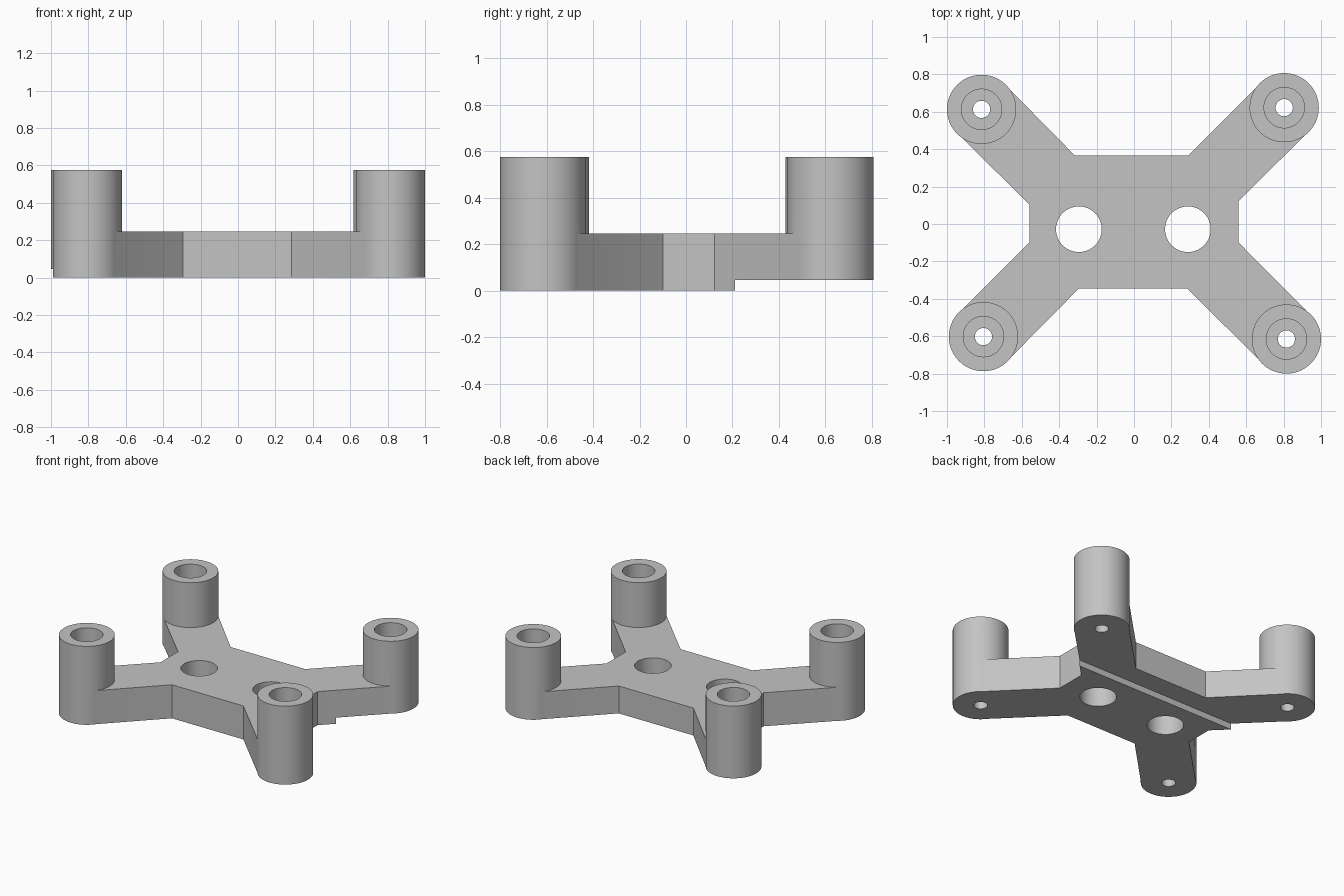
import bpy
import bmesh
import math
from mathutils import Matrix, Vector

if "Cube" in bpy.data.objects:
    bpy.data.objects.remove(bpy.data.objects["Cube"], do_unlink=True)

PLATE_TOP, POST_TOP, STEP = 0.246, 0.575, 0.045
POST_R, BORE_R, SCREW_R, HOLE_R = 0.185, 0.108, 0.046, 0.122
BORE_FLOOR = 0.14

# Post centres, anticlockwise from back left
posts = [Vector(p) for p in ((0.803, 0.622), (-0.815, 0.613), (-0.805, -0.602), (0.815, -0.615))]
# Plate corners beside each arm, in the same order
corners = [((0.56, 0.122), (0.29, 0.365)), ((-0.315, 0.365), (-0.56, 0.105)),
           ((-0.56, -0.10), (-0.295, -0.345)), ((0.285, -0.345), (0.56, -0.10))]

grey = bpy.data.materials.new("light grey plastic")
grey.use_nodes = True
colour = (0.55, 0.55, 0.55, 1)
grey.diffuse_color = colour
grey.node_tree.nodes["Principled BSDF"].inputs["Base Color"].default_value = colour


def add_object(name, bm):
    bmesh.ops.recalc_face_normals(bm, faces=bm.faces)
    mesh = bpy.data.meshes.new(name)
    bm.to_mesh(mesh)
    bm.free()
    mesh.materials.append(grey)
    obj = bpy.data.objects.new(name, mesh)
    bpy.context.collection.objects.link(obj)
    return obj


def prism(name, outline, z0, z1):
    bm = bmesh.new()
    face = bm.faces.new([bm.verts.new((x, y, z0)) for x, y in outline])
    top = bmesh.ops.extrude_face_region(bm, geom=[face])["geom"]
    bmesh.ops.translate(bm, vec=(0, 0, z1 - z0),
                        verts=[v for v in top if isinstance(v, bmesh.types.BMVert)])
    return add_object(name, bm)


def cylinder(name, centre, radius, z0, z1):
    bm = bmesh.new()
    bmesh.ops.create_cone(bm, cap_ends=True, segments=64, radius1=radius, radius2=radius,
                          depth=z1 - z0,
                          matrix=Matrix.Translation((centre[0], centre[1], (z0 + z1) / 2)))
    return add_object(name, bm)


def combine(target, tool, operation):
    tool.hide_render = True
    mod = target.modifiers.new(operation, 'BOOLEAN')
    mod.operation, mod.solver, mod.object = operation, 'EXACT', tool
    bpy.context.view_layer.objects.active = target
    bpy.ops.object.modifier_apply(modifier=mod.name)
    bpy.data.objects.remove(tool, do_unlink=True)


# Plate with four diagonal arms reaching the post sides
outline = []
for centre, (first, second) in zip(posts, corners):
    out = Vector((math.copysign(1, centre.x), math.copysign(1, centre.y))).normalized()
    side = Vector((out.y, -out.x)) * POST_R * 0.985
    outline += [first, centre + side, centre - side, second]
bracket = prism("mounting_bracket", outline, 0, PLATE_TOP)

# Standing posts
for centre in posts:
    combine(bracket, cylinder("post", centre, POST_R, 0, POST_TOP), 'UNION')

# Wide bores from above, with narrow screw holes through the base
for centre in posts:
    combine(bracket, cylinder("bore_cutter", centre, BORE_R, BORE_FLOOR, 1), 'DIFFERENCE')
    combine(bracket, cylinder("screw_cutter", centre, SCREW_R, -1, 1), 'DIFFERENCE')

# Two large holes in the plate
for x in (-0.295, 0.288):
    combine(bracket, cylinder("hole_cutter", (x, -0.028), HOLE_R, -1, 1), 'DIFFERENCE')

# Shallow step under the back half
step = prism("step_cutter", [(-2, 0.21), (2, 0.21), (2, 2), (-2, 2)], -1, STEP)
combine(bracket, step, 'DIFFERENCE')

bpy.ops.object.select_all(action='DESELECT')
bracket.select_set(True)
bpy.context.view_layer.objects.active = bracket
bpy.ops.object.shade_smooth_by_angle(angle=math.radians(30))
